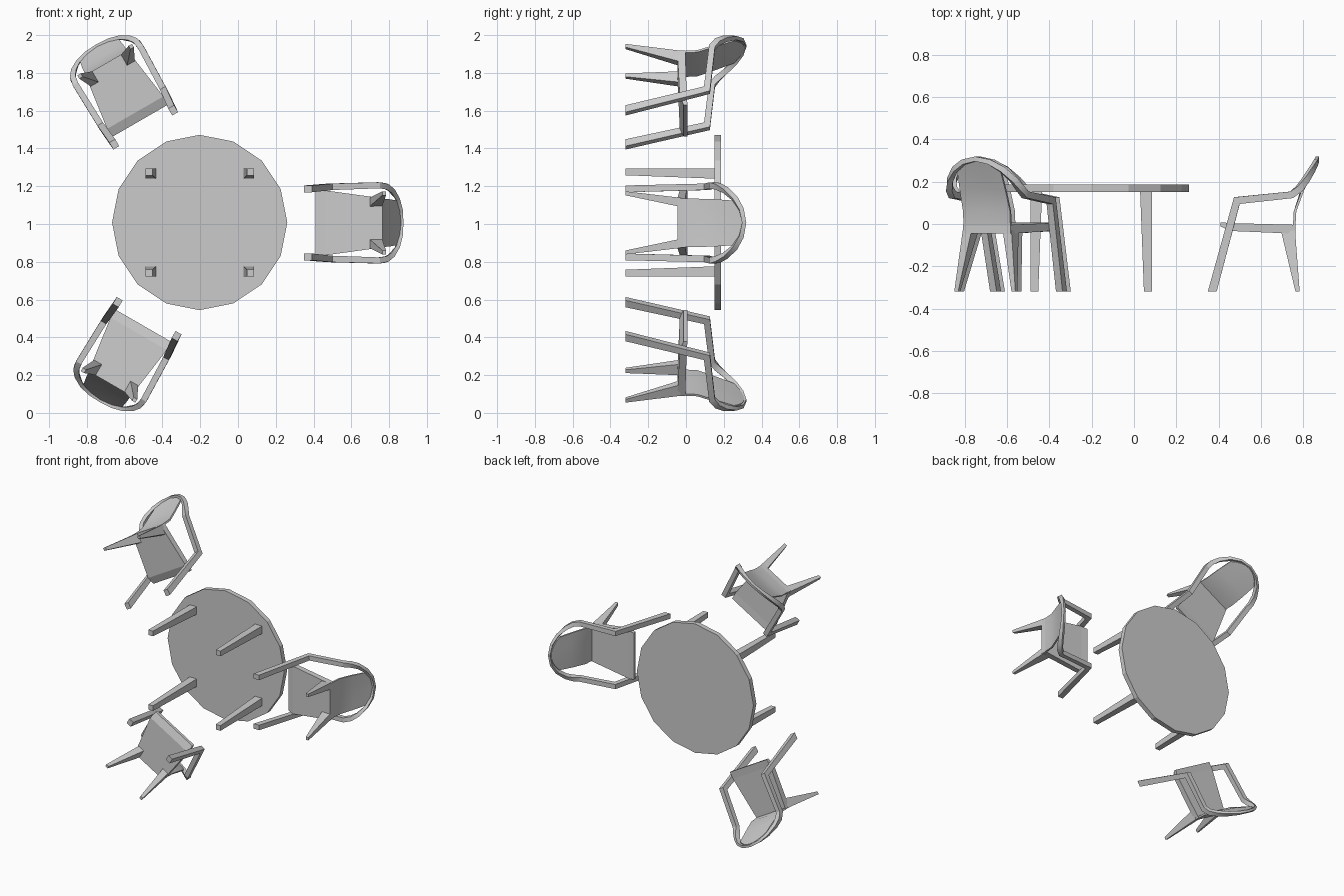
import bpy, bmesh, math
from mathutils import Vector, Matrix

cube = bpy.data.objects.get("Cube")
if cube:
    bpy.data.objects.remove(cube, do_unlink=True)

grey = bpy.data.materials.new("light_grey")
grey.use_nodes = True
colour = (0.6, 0.6, 0.6, 1)
grey.diffuse_color = colour
grey.node_tree.nodes["Principled BSDF"].inputs["Base Color"].default_value = colour


def loft(name, rings, place, smooth=False):
    """Join matching rings of points into a closed solid."""
    bm = bmesh.new()
    rows = [[bm.verts.new(place @ Vector(p)) for p in ring] for ring in rings]
    n = len(rows[0])
    for a, b in zip(rows, rows[1:]):
        for i in range(n):
            j = (i + 1) % n
            bm.faces.new((a[i], a[j], b[j], b[i]))
    bm.faces.new(rows[0])
    bm.faces.new(rows[-1])
    bmesh.ops.recalc_face_normals(bm, faces=bm.faces)
    mesh = bpy.data.meshes.new(name)
    bm.to_mesh(mesh)
    bm.free()
    mesh.materials.append(grey)
    obj = bpy.data.objects.new(name, mesh)
    bpy.context.collection.objects.link(obj)
    if smooth:
        bpy.ops.object.select_all(action='DESELECT')
        obj.select_set(True)
        bpy.context.view_layer.objects.active = obj
        bpy.ops.object.shade_smooth_by_angle(angle=math.radians(30))
    return obj


def flat_ring(y, x0, x1, z0, z1):
    """Rectangle lying across the furniture's upright (y) axis."""
    return [(x0, y, z0), (x1, y, z0), (x1, y, z1), (x0, y, z1)]


# Arm loop: centre point, outward half width, other half width
HALF_LOOP = [
    ((0.370, -0.320, 0.180), 0.018, 0.021),
    ((0.487, 0.111, 0.191), 0.017, 0.017),
    ((0.745, 0.138, 0.199), 0.016, 0.016),
    ((0.782, 0.167, 0.194), 0.015, 0.016),
    ((0.812, 0.208, 0.174), 0.013, 0.015),
    ((0.843, 0.258, 0.130), 0.010, 0.014),
    ((0.862, 0.293, 0.072), 0.009, 0.012),
    ((0.868, 0.308, 0.000), 0.008, 0.011),
]


def arm_loop(name, place):
    """Front legs, arms and top rail as one mitred sweep."""
    mirrored = [((x, y, -z), w, s) for (x, y, z), w, s in HALF_LOOP[-2::-1]]
    path = [(Vector(p), w, s) for p, w, s in HALF_LOOP + mirrored]
    rings = []
    for i, (p, hw, hs) in enumerate(path):
        before = (p - path[max(i - 1, 0)][0]).normalized()
        after = (path[min(i + 1, len(path) - 1)][0] - p).normalized()
        t = (before + after).normalized()
        mitre = 1 / max(t.dot(after if after.length else before), 0.7)
        out = Vector((max(p.x - 0.74, 0) * 1.5, 0, p.z))
        w = (out - t * out.dot(t)).normalized()
        s = t.cross(w) * hs * mitre
        w *= hw
        ring = [p - w - s, p + w - s, p + w + s, p - w + s]
        if i in (0, len(path) - 1):      # feet cut level with the floor
            ring = flat_ring(p.y, p.x - hs, p.x + hs, p.z - hw, p.z + hw)
            ring = sorted(ring, key=lambda q: min(
                range(4), key=lambda k: (Vector(q) - (p - w - s, p + w - s, p + w + s, p - w + s)[k]).length))
        rings.append(ring)
    loft(name, rings, place, True)


def back_panel(name, place):
    """Curved back rest: upright sections joined side to side."""
    rings = []
    steps = 8
    for i in range(steps + 1):
        u = 2 * i / steps - 1
        drop = 0.055 * u * u
        profile = [(0.762, -0.045, 0.128), (0.768, 0.06, 0.128),
                   (0.803, 0.17 - drop * 0.3, 0.125),
                   (0.869 - drop * 0.5, 0.308 - drop, 0.118)]
        front = [(x - 0.012, y, z * u) for x, y, z in profile]
        back = [(x, y, z * u) for x, y, z in profile]
        rings.append(front + back[::-1])
    loft(name, rings, place, True)


def chair(number, angle, centre):
    # The chair is drawn facing -x, then swung around the table axis
    axis = Vector((-0.2, 0, 0))
    place = (Matrix.Translation(centre) @ Matrix.Rotation(-angle, 4, 'Y')
             @ Matrix.Translation(-axis))
    prefix = f"chair_{number}_"
    arm_loop(prefix + "arm_loop", place)
    back_panel(prefix + "back_panel", place)

    # Seat slab, narrower at the back
    seat = []
    for x, top, bottom, half in ((0.41, 0.008, -0.012, 0.168),
                                 (0.46, 0.004, -0.033, 0.172),
                                 (0.764, -0.004, -0.046, 0.130)):
        seat.append([(x, bottom, -half), (x, bottom, half),
                     (x, top, half), (x, top, -half)])
    loft(prefix + "seat", seat, place)

    # Splayed, tapered back legs
    for side, word in ((1, "left"), (-1, "right")):
        top = flat_ring(-0.03, 0.695, 0.762, 0.085 * side, 0.133 * side)
        foot = flat_ring(-0.32, 0.764, 0.784, 0.146 * side, 0.167 * side)
        loft(prefix + "back_leg_" + word, [top, foot], place)


# Round table top with sixteen sides
table = Matrix.Translation((-0.203, 0, 1.008))
sides = 16
rim = [(math.cos(k * math.tau / sides) * 0.464, math.sin(k * math.tau / sides) * 0.464)
       for k in range(sides)]
loft("table_top", [[(x, y, z) for x, z in rim] for y in (0.152, 0.186)], table)

# Table legs taper on their inner sides only
for sx in (-1, 1):
    for sz in (-1, 1):
        def leg_ring(y, inner):
            return flat_ring(y, sx * inner, sx * 0.287, sz * inner, sz * 0.287)
        loft(f"table_leg_{'left' if sx > 0 else 'right'}_{'upper' if sz > 0 else 'lower'}",
             [leg_ring(0.155, 0.232), leg_ring(-0.32, 0.250)], table)

# Three chairs spaced evenly around the table
chair(1, 0, Vector((-0.2, 0, 1.006)))
chair(2, math.radians(120), Vector((-0.214, 0, 1.018)))
chair(3, math.radians(240), Vector((-0.196, 0, 0.99)))
